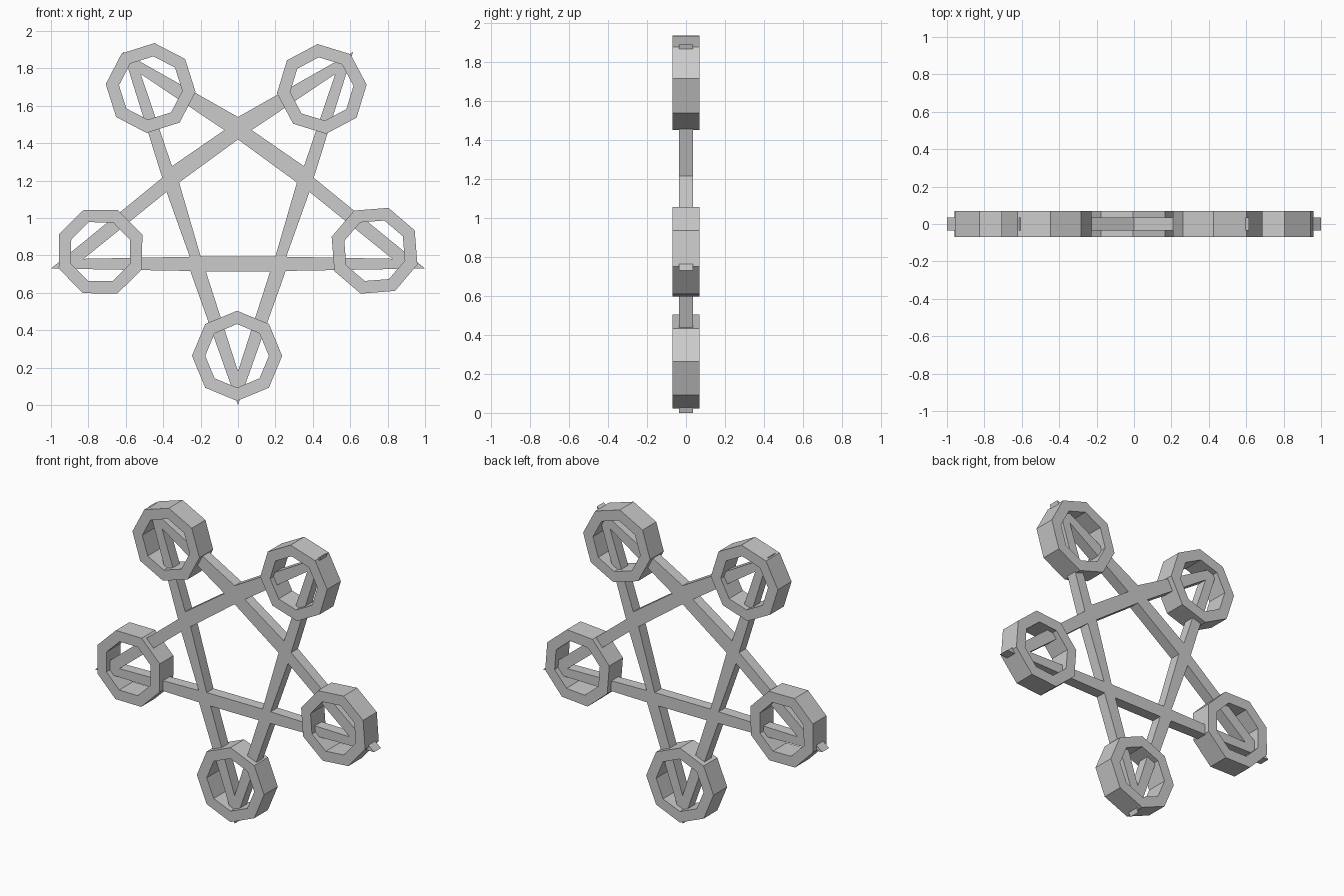
import bpy
import bmesh
from math import cos, sin, radians, pi

cube = bpy.data.objects.get("Cube")
if cube:
    bpy.data.objects.remove(cube, do_unlink=True)

grey = bpy.data.materials.new("plain grey")
grey.use_nodes = True
grey.diffuse_color = (0.6, 0.6, 0.6, 1)
grey.node_tree.nodes["Principled BSDF"].inputs["Base Color"].default_value = (0.6, 0.6, 0.6, 1)


def flat_plate(name, outlines, half_depth):
    """Upright plate with holes, extruded evenly to front and back."""
    curve = bpy.data.curves.new(name, 'CURVE')
    curve.dimensions = '2D'
    curve.fill_mode = 'BOTH'
    curve.extrude = half_depth
    for points in outlines:
        spline = curve.splines.new('POLY')
        spline.points.add(len(points) - 1)
        for p, (x, z) in zip(spline.points, points):
            p.co = (x, z, 0, 1)
        spline.use_cyclic_u = True
    obj = bpy.data.objects.new(name, curve)
    bpy.context.collection.objects.link(obj)
    bpy.ops.object.select_all(action='DESELECT')
    obj.select_set(True)
    bpy.context.view_layer.objects.active = obj
    bpy.ops.object.convert(target='MESH')
    obj = bpy.context.view_layer.objects.active
    mesh = obj.data
    bm = bmesh.new()
    bm.from_mesh(mesh)
    for v in bm.verts:
        x, z, y = v.co
        v.co = (x, y, z)
    bmesh.ops.remove_doubles(bm, verts=bm.verts, dist=0.0005)
    bmesh.ops.recalc_face_normals(bm, faces=bm.faces)
    bm.to_mesh(mesh)
    bm.free()
    mesh.materials.clear()
    mesh.materials.append(grey)
    for f in mesh.polygons:
        f.use_smooth = False
        f.material_index = 0
    return obj


def octagon(cx, cz, radius, turn):
    return [(cx + radius * cos(radians(turn) + i * pi / 4),
             cz + radius * sin(radians(turn) + i * pi / 4)) for i in range(8)]


def mirrored(points):
    return [(-x, z) for x, z in points]


# Star lattice: outer outline, central opening and one opening per point
half = [(0.255, 0.717), (1, 0.73), (0.405, 1.215), (0.615, 1.888)]
outline = [(0, 0)] + half + [(0, 1.54)] + mirrored(half)[::-1]
inner_half = [(0.2, 0.795), (0.315, 1.19)]
centre = inner_half + [(0, 1.42)] + mirrored(inner_half)[::-1]
side_gap = [(0.825, 0.782), (0.382, 1.14), (0.258, 0.793)]
upper_gap = [(0.52, 1.77), (0.073, 1.47), (0.353, 1.277)]
bottom_gap = [(0, 0.18), (0.172, 0.715), (-0.172, 0.715)]
flat_plate("star_lattice", [outline, centre, bottom_gap, side_gap, upper_gap,
                            mirrored(side_gap), mirrored(upper_gap)], 0.035)

# Octagonal ring around each point
rings = {
    "bottom_ring": (-0.005, 0.263, 0),
    "left_ring": (0.73, 0.825, 27),
    "right_ring": (-0.735, 0.82, 22),
    "upper_left_ring": (0.448, 1.69, 5.5),
    "upper_right_ring": (-0.467, 1.695, -5),
}
for name, (cx, cz, turn) in rings.items():
    flat_plate(name, [octagon(cx, cz, 0.241, turn),
                      octagon(cx, cz, 0.17, turn)], 0.07)
